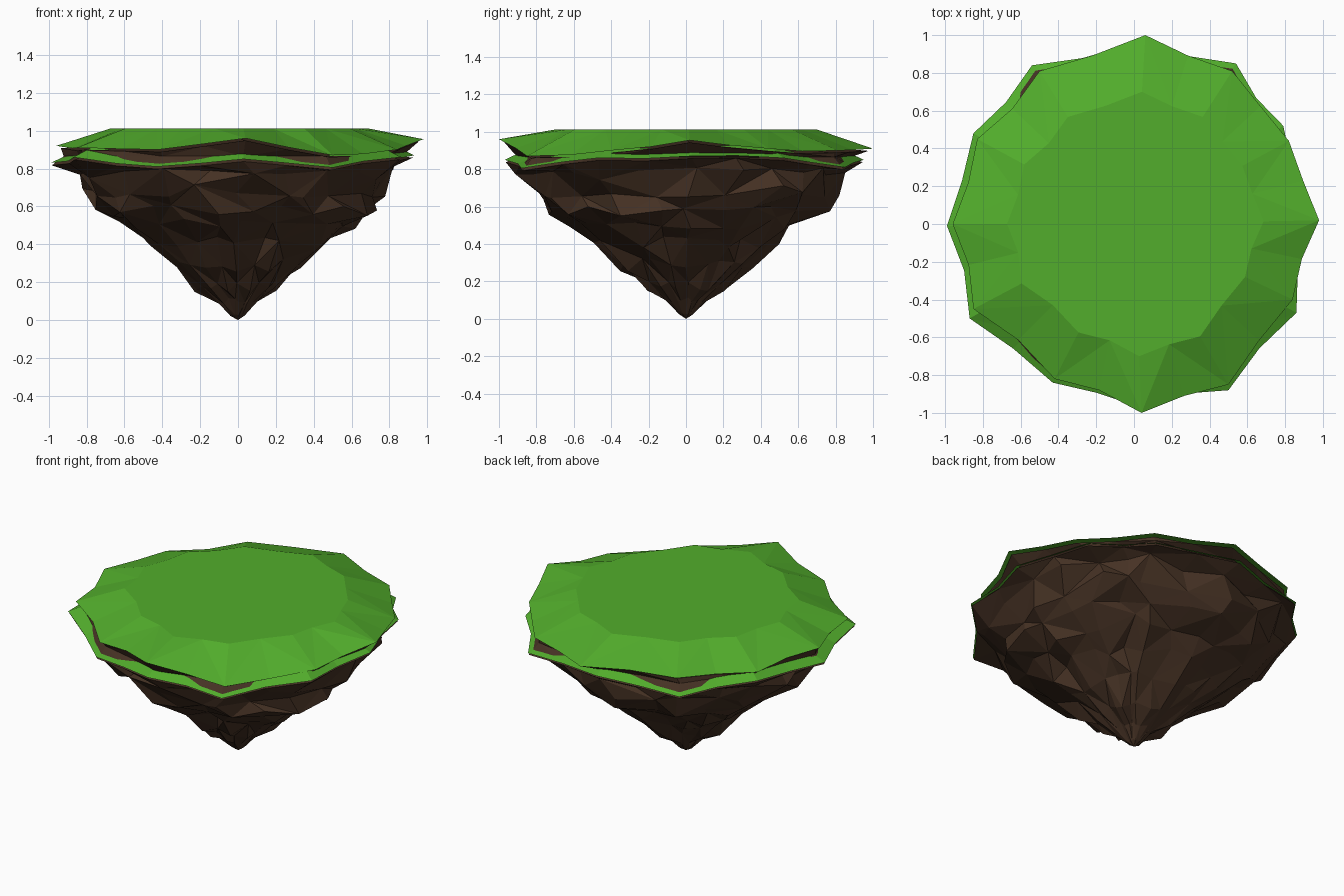
import bpy, bmesh, random
from math import cos, sin, atan2, hypot
from mathutils import Vector

if "Cube" in bpy.data.objects:
    bpy.data.objects.remove(bpy.data.objects["Cube"])

random.seed(7)

def material(name, rgb):
    m = bpy.data.materials.new(name)
    m.diffuse_color = (*rgb, 1)
    m.use_nodes = True
    m.node_tree.nodes["Principled BSDF"].inputs["Base Color"].default_value = m.diffuse_color
    return m

GRASS = material("grass_green", (0.085, 0.42, 0.025))
EARTH = material("earth_brown", (0.062, 0.032, 0.018))

def outline(points):
    """Closed rim: 12 corners plus slightly pulled-in midpoints."""
    ring = []
    for i, p in enumerate(points):
        a, b = Vector(p), Vector(points[(i + 1) % len(points)])
        m = (a + b) / 2
        s = random.uniform(0.965, 1.0)
        ring += [a, Vector((m.x * s, m.y * s, m.z + random.uniform(-.01, .01)))]
    return ring

def scaled(ring, s, dz=0.0, z=None):
    return [Vector((p.x * s, p.y * s, p.z + dz if z is None else z)) for p in ring]

def loft(name, rings, mat, start=None, end=None):
    """Triangulated, flat-shaded skin over a list of rings, with optional pole caps."""
    bm = bmesh.new()
    rows = [[bm.verts.new(p) for p in r] for r in rings]
    n = len(rows[0])
    for k, (a, b) in enumerate(zip(rows, rows[1:])):
        for i in range(n):
            j = (i + 1) % n
            if (i + k) % 2:
                bm.faces.new((a[i], a[j], b[j]))
                bm.faces.new((a[i], b[j], b[i]))
            else:
                bm.faces.new((a[i], a[j], b[i]))
                bm.faces.new((a[j], b[j], b[i]))
    for pole, row in ((start, rows[0]), (end, rows[-1])):
        if pole is not None:
            c = bm.verts.new(pole)
            for i in range(n):
                bm.faces.new((c, row[i], row[(i + 1) % n]))
    bmesh.ops.recalc_face_normals(bm, faces=bm.faces)
    # open sheets must face upward
    if end is None and sum(f.normal.z * f.calc_area() for f in bm.faces) < 0:
        bmesh.ops.reverse_faces(bm, faces=bm.faces)
    me = bpy.data.meshes.new(name)
    bm.to_mesh(me)
    bm.free()
    me.materials.append(mat)
    ob = bpy.data.objects.new(name, me)
    bpy.context.collection.objects.link(ob)
    return ob

# Jagged rims of the upper turf and the lower turf layer
cap = outline([(.98, .02, .955), (.84, -.4, .90), (.5, -.85, .87), (.04, -1, .96),
               (-.42, -.82, .90), (-.85, -.45, .91), (-.96, 0, .92), (-.83, .45, .90),
               (-.5, .81, .91), (.06, 1, .91), (.52, .81, .90), (.82, .44, .91)])
skirt = outline([(.93, .03, .87), (.86, -.47, .86), (.5, -.88, .805), (.03, -.97, .85),
                 (-.43, -.84, .81), (-.87, -.5, .86), (-.99, -.01, .83), (-.85, .48, .86),
                 (-.54, .84, .81), (-.02, .95, .85), (.54, .85, .81), (.79, .52, .86)])

# Upper turf: flat middle sloping to the rim
top = loft("grass_top", [scaled(cap, .70, z=1.012), cap], GRASS, start=(0, 0, 1.012))

# Lower turf: flaps sticking out of the earth
loft("grass_skirt", [scaled(skirt, .88, .055), skirt], GRASS)

# Earth: collar under the turf, then a craggy cone narrowing to a point
rings = [scaled(cap, .975, -.012), scaled(skirt, .93, z=.865), scaled(skirt, .993, -.013)]
profile = [(.88, .775), (.82, .68), (.75, .58), (.62, .51), (.48, .41),
           (.36, .29), (.22, .18), (.11, .10), (.04, .025)]
for r, z in profile:
    ring = []
    for p in skirt:
        a = atan2(p.y, p.x) + random.uniform(-.09, .09)
        rr = r * random.uniform(.90, 1.04) * (.6 + .4 * hypot(p.x, p.y) / .95)
        dz = random.uniform(-.035, .035) * min(1, z / .2)
        ring.append(Vector((rr * cos(a), rr * sin(a), z + dz)))
    rings.append(ring)
loft("rock_base", rings, EARTH, start=(0, 0, .96), end=(0, 0, 0))
